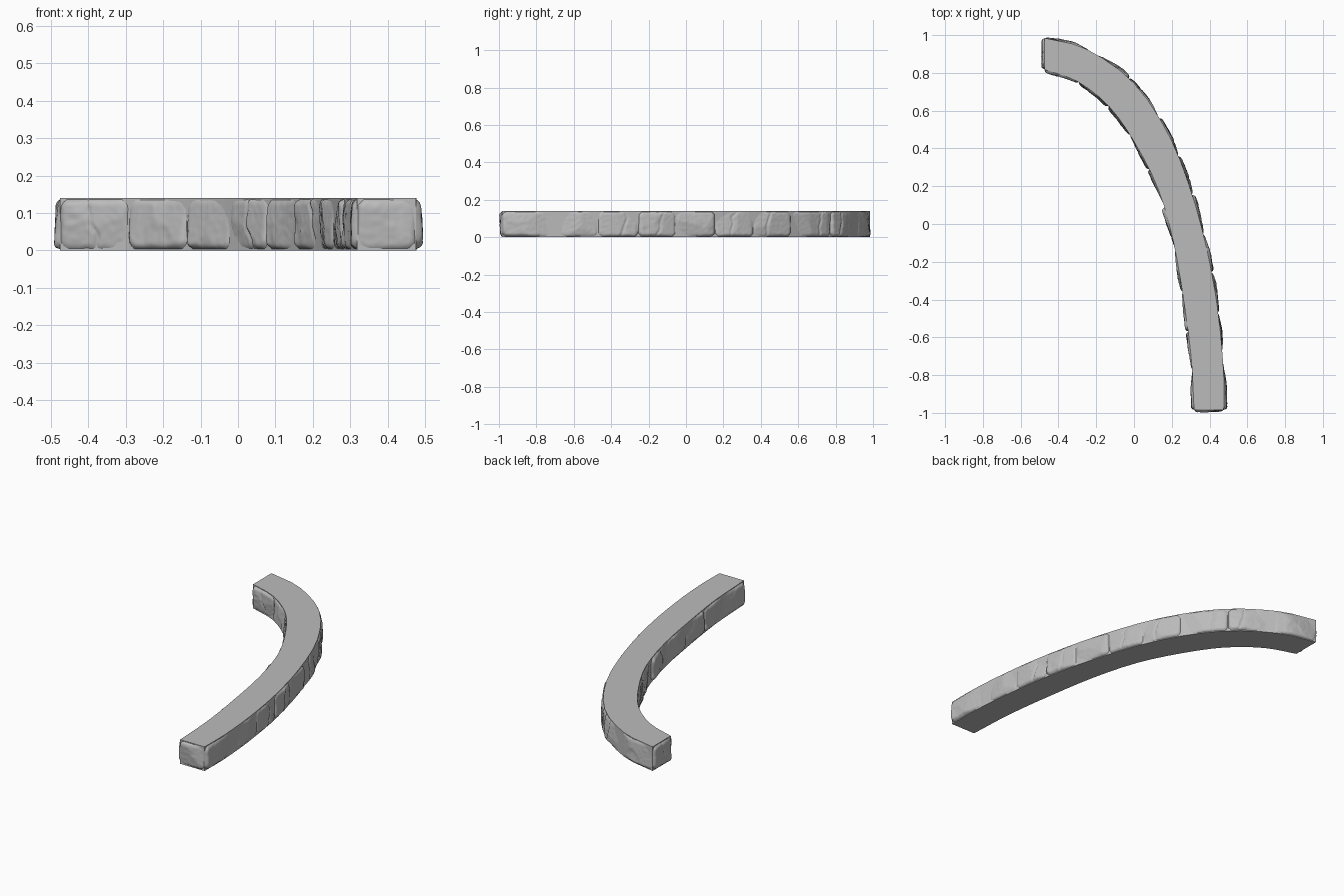
import bpy, bmesh, math, random
from mathutils import Vector, noise

random.seed(7)
if "Cube" in bpy.data.objects:
    bpy.data.objects.remove(bpy.data.objects["Cube"])

HEIGHT = 0.14
stone_grey = bpy.data.materials.new("stone grey")
stone_grey.use_nodes = True
COLOUR = (0.5, 0.5, 0.5, 1)
stone_grey.diffuse_color = COLOUR
stone_grey.node_tree.nodes["Principled BSDF"].inputs["Base Color"].default_value = COLOUR

# Plan outline of the two long edges, from the front end to the back end
OUTER = [(.475, -.985), (.475, -.8), (.455, -.55), (.41, -.25), (.325, .1),
         (.195, .45), (0, .745), (-.25, .925), (-.475, .985)]
INNER = [(.318, -.985), (.302, -.7), (.262, -.4), (.21, -.1), (.13, .18),
         (.01, .42), (-.13, .62), (-.3, .755), (-.475, .818)]


def smooth_path(points, steps=3):
    """Catmull-Rom curve through the points."""
    p = [Vector(q) for q in points]
    p = [2 * p[0] - p[1]] + p + [2 * p[-1] - p[-2]]
    out = []
    for a, b, c, d in zip(p, p[1:], p[2:], p[3:]):
        for i in range(steps):
            t = i / steps
            out.append(.5 * (2 * b + (c - a) * t + (2 * a - 5 * b + 4 * c - d) * t * t
                             + (3 * b - a - 3 * c + d) * t ** 3))
    return out + [p[-2]]


def at_length(path, s):
    """Point and tangent at a distance along the path."""
    for a, b in zip(path, path[1:]):
        n = (b - a).length
        if s <= n:
            break
        s -= n
    return a + (b - a) * (s / n), (b - a) / n


def length_at_y(path, y):
    total = 0
    for a, b in zip(path, path[1:]):
        if a.y <= y <= b.y:
            return total + (b - a).length * (y - a.y) / (b.y - a.y)
        total += (b - a).length
    return total


def make_object(name, bm):
    bmesh.ops.recalc_face_normals(bm, faces=bm.faces)
    mesh = bpy.data.meshes.new(name)
    bm.to_mesh(mesh)
    bm.free()
    mesh.materials.append(stone_grey)
    obj = bpy.data.objects.new(name, mesh)
    bpy.context.collection.objects.link(obj)
    return obj


def make_stone(name, path, start, end, side):
    """A worn, chiselled block face, bulging outward from the wall core."""
    width, height = end - start, HEIGHT - .004
    cols, rows = max(8, round(width / .006)), 24
    seed = Vector((random.random() * 50, random.random() * 50, 0))
    lift = random.uniform(.011, .016)
    tilt = random.uniform(-.004, .004)
    # Chipped planes, and a wandering crack on some blocks
    chips = [(random.uniform(.010, .018), random.uniform(-.16, .16), random.uniform(-.16, .16))
             for _ in range(3)]
    crack = random.uniform(-.25, .25) * width if random.random() < .45 else None
    bm = bmesh.new()
    grid = []
    for i in range(cols + 1):
        x = (i / cols - .5) * width
        spot, tangent = at_length(path, start + x + width / 2)
        normal = Vector((tangent.y, -tangent.x)) * side
        column = []
        for j in range(rows + 1):
            z = (j / rows - .5) * height
            pos = Vector((x, z, 0)) + seed
            # Distance inside a rounded rectangle with a wobbling rim
            r = .026
            qx = abs(x) - width / 2 + r + .002
            qz = abs(z) - height / 2 + r + .002
            inside = r - math.hypot(max(qx, 0), max(qz, 0)) - min(max(qx, qz), 0)
            inside += .003 * noise.noise(pos * 30)
            t = min(max(inside / .016, 0), 1)
            bulge = lift + tilt * 2 * x / width + .004 * noise.noise(pos * 22)
            bulge = min([bulge] + [a + b * x + c * z for a, b, c in chips])
            bulge += .0012 * noise.noise(pos * 60)
            if crack is not None:
                gap = abs(x - crack - .25 * z - .02 * noise.noise(pos * 18))
                bulge -= .007 * max(0, 1 - gap / .007)
            depth = -.003 + (bulge + .003) * math.sqrt(1 - (1 - t) ** 2)
            p = spot + normal * depth
            column.append(bm.verts.new((p.x, p.y, z + HEIGHT / 2)))
        grid.append(column)
    for a, b in zip(grid, grid[1:]):
        for j in range(rows):
            quad = (a[j], b[j], b[j + 1], a[j + 1])
            bm.faces.new(quad if side > 0 else quad[::-1])
    mesh = bpy.data.meshes.new(name)
    bm.to_mesh(mesh)
    bm.free()
    mesh.materials.append(stone_grey)
    mesh.shade_smooth()
    bpy.context.collection.objects.link(bpy.data.objects.new(name, mesh))


outer, inner = smooth_path(OUTER), smooth_path(INNER)

# Solid core with flat top and bottom
bm = bmesh.new()
levels = [[[bm.verts.new((p.x, p.y, z)) for p in path] for path in (outer, inner)]
          for z in (0, HEIGHT)]
(lo_out, lo_in), (hi_out, hi_in) = levels
for a, b in ((lo_out, lo_in), (hi_out, hi_in), (lo_out, hi_out), (lo_in, hi_in)):
    for i in range(len(a) - 1):
        bm.faces.new((a[i], a[i + 1], b[i + 1], b[i]))
for k in (0, -1):
    bm.faces.new((lo_out[k], lo_in[k], hi_in[k], hi_out[k]))
make_object("wall_core", bm)

# Block joints along both long sides, given by their y position
OUTER_JOINTS = [-.985, -.67, -.47, -.255, -.055, .155, .36, .56, .77, .905, .985]
INNER_JOINTS = [-.985, -.77, -.57, -.36, -.14, .09, .29, .47, .625, .75, .818]
for name, path, joints, side in (("outer_stone", outer, OUTER_JOINTS, 1),
                                 ("inner_stone", inner, INNER_JOINTS, -1)):
    cuts = [length_at_y(path, y) for y in joints]
    for n, (a, b) in enumerate(zip(cuts, cuts[1:]), 1):
        make_stone(f"{name}_{n}", path, a, b, side)

# One block closing each end
for name, k, side in (("front_end_stone", 0, 1), ("back_end_stone", -1, -1)):
    end_path = [inner[k], outer[k]]
    make_stone(name, end_path, 0, (outer[k] - inner[k]).length, side)
